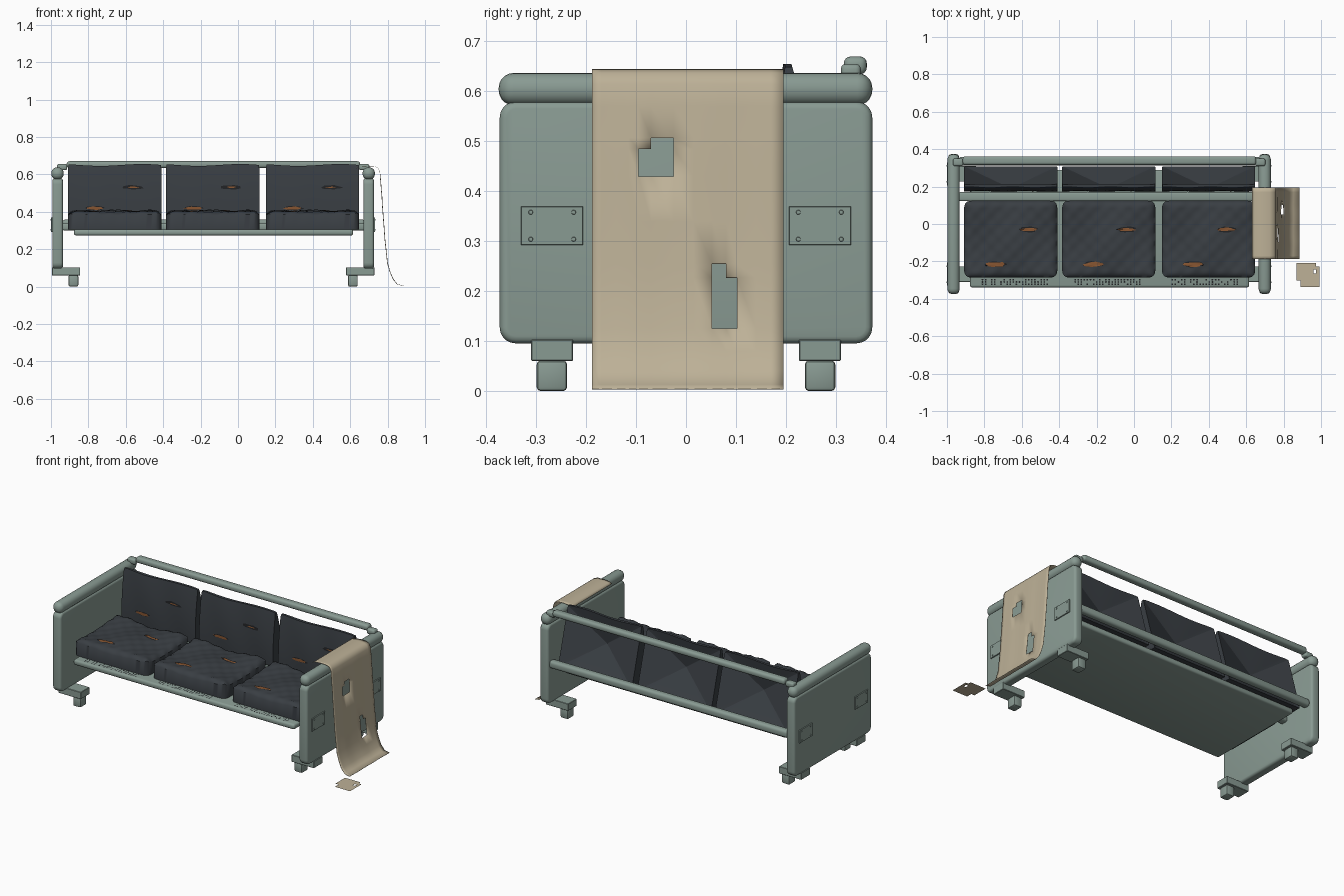
import bpy, bmesh, math, random
from mathutils import Vector

random.seed(4)
if "Cube" in bpy.data.objects:
    bpy.data.objects.remove(bpy.data.objects["Cube"], do_unlink=True)


def material(name, rgb):
    m = bpy.data.materials.new(name)
    m.use_nodes = True
    m.diffuse_color = (*rgb, 1)
    m.node_tree.nodes["Principled BSDF"].inputs["Base Color"].default_value = (*rgb, 1)
    return m


GREEN = material("painted grey green", (0.25, 0.325, 0.29))
SLATE = material("dark slate leather", (0.041, 0.048, 0.056))
CLOTH = material("tan cloth", (0.51, 0.44, 0.31))
RUST = material("rust foam", (0.24, 0.09, 0.03))
BLACK = material("dark hole", (0.015, 0.016, 0.018))


def finish(bm, name, mat, angle=35):
    bmesh.ops.recalc_face_normals(bm, faces=bm.faces)
    mesh = bpy.data.meshes.new(name)
    bm.to_mesh(mesh)
    bm.free()
    mesh.materials.append(mat)
    ob = bpy.data.objects.new(name, mesh)
    bpy.context.collection.objects.link(ob)
    bpy.ops.object.select_all(action="DESELECT")
    ob.select_set(True)
    bpy.context.view_layer.objects.active = ob
    bpy.ops.object.shade_smooth_by_angle(angle=math.radians(angle))
    return ob


def box(name, x, y, z, bevel=0.004, segments=2):
    """Bevelled box from (low, high) pairs."""
    bm = bmesh.new()
    bmesh.ops.create_cube(bm, size=1)
    for v in bm.verts:
        v.co = [(lo + hi) / 2 + c * (hi - lo) for c, (lo, hi) in zip(v.co, (x, y, z))]
    bmesh.ops.bevel(bm, geom=bm.edges[:], offset=bevel, segments=segments,
                    profile=0.5, affect="EDGES")
    finish(bm, name, GREEN)


def rounded(px, pz, w, h, r):
    """Pull a point of a w x h rectangle into its rounded outline."""
    cx, cz = max(abs(px) - w / 2 + r, 0), max(abs(pz) - h / 2 + r, 0)
    d = math.hypot(cx, cz)
    if cx and cz and d > r:
        px = math.copysign(w / 2 - r + cx * r / d, px)
        pz = math.copysign(h / 2 - r + cz * r / d, pz)
    return px, pz


def side_panel(name, x0, x1):
    # rounded corners in profile first, then softened rims
    bm = bmesh.new()
    pts = []
    for sy, sz, start in ((1, 1, 0), (-1, 1, 90), (-1, -1, 180), (1, -1, 270)):
        for k in range(6):
            a = math.radians(start + k * 18)
            pts.append((x0, sy * 0.341 + 0.032 * math.cos(a), 0.3375 + sz * 0.21 + 0.032 * math.sin(a)))
    face = bm.faces.new([bm.verts.new(p) for p in pts])
    ext = bmesh.ops.extrude_face_region(bm, geom=[face])["geom"]
    for v in ext:
        if isinstance(v, bmesh.types.BMVert):
            v.co.x = x1
    rims = [e for e in bm.edges if abs(e.verts[0].co.x - e.verts[1].co.x) < 1e-5]
    bmesh.ops.bevel(bm, geom=rims, offset=0.014, segments=3, profile=0.5, affect="EDGES")
    finish(bm, name, GREEN)


# Both ends: panel, arm roll, feet, bolted plates
MID = -0.133
for side, label in ((-1, "right"), (1, "left")):
    def X(a, b):
        return tuple(sorted((MID + side * a, MID + side * b)))
    side_panel(label + "_panel", *X(0.803, 0.86))
    box(label + "_arm_roll", X(0.799, 0.865), (-0.375, 0.373), (0.572, 0.637), 0.03, 5)
    box(label + "_rail_joint", X(0.78, 0.835), (0.31, 0.35), (0.622, 0.655), 0.01, 3)
    for sy, place in ((-1, "front"), (1, "back")):
        def Y(a, b):
            return tuple(sorted((sy * a, sy * b)))
        box(f"{label}_{place}_foot_bar", X(0.711, 0.862), Y(0.226, 0.31), (0.06, 0.103), 0.002, 1)
        box(f"{label}_{place}_foot", X(0.721, 0.773), Y(0.238, 0.299), (0.0, 0.061), 0.008, 2)
        box(f"{label}_{place}_plate", X(0.856, 0.866), Y(0.206, 0.33), (0.292, 0.37), 0.001, 1)
        bm = bmesh.new()
        for by in (0.225, 0.311):
            for bz in (0.304, 0.358):
                new = bmesh.ops.create_cone(bm, cap_ends=True, segments=10, radius1=0.005,
                                            radius2=0.004, depth=0.004)["verts"]
                for v in new:
                    v.co = Vector((MID + side * (0.867 + v.co.z), sy * by + v.co.x, bz + v.co.y))
        finish(bm, f"{label}_{place}_bolts", GREEN)

# Rails and seat tray
box("top_back_rail", (-0.916, 0.653), (0.316, 0.362), (0.634, 0.67), 0.014, 4)
box("lower_back_rail", (-0.94, 0.68), (0.312, 0.358), (0.312, 0.358), 0.016, 4)
box("seat_rear_rail", (-0.94, 0.68), (0.122, 0.17), (0.3, 0.338), 0.01, 3)
box("seat_tray", (-0.877, 0.616), (-0.339, 0.29), (0.273, 0.306), 0.012, 3)

# Perforations along the tray's front lip
bm = bmesh.new()
for cx in (-0.63, -0.135, 0.385):
    for i in range(22):
        for row in range(3):
            if random.random() < 0.75:
                new = bmesh.ops.create_circle(bm, cap_ends=True, segments=6, radius=0.005)["verts"]
                bmesh.ops.translate(bm, verts=new, vec=(cx - 0.18 + i * 0.0165, -0.298 - row * 0.012, 0.3068))
finish(bm, "lip_perforations", BLACK)


def seat_height(x, y):
    """Quilted, sagging top of a seat cushion, from its own centre."""
    edge = max(abs(x) / 0.249, abs(y) / 0.206)
    drop = 0.02 * max(0, (edge - 0.85) / 0.15) ** 2
    quilt = 0.003 * math.sin(x * 75) * math.sin(y * 75)
    sag = 0.01 * math.sin(x * 17 + 1.5) * math.cos(y * 13 + 0.5)
    return 0.4 - drop + quilt + sag


def back_front(x, z):
    """Front face depth of a back cushion; z runs from its own centre."""
    return 0.177 + 0.055 * z + 0.35 * z * z + 0.002 * math.sin(x * 26 + z * 8)


def ragged_patch(name, mat, place, w, h):
    """Thin torn patch laid on a surface by the place function."""
    bm = bmesh.new()
    hub = bm.verts.new(place(0, 0))
    ring = []
    for k in range(14):
        a = math.tau * k / 14
        r = random.uniform(0.75, 1.1)
        ring.append(bm.verts.new(place(w / 2 * r * math.cos(a), h / 2 * r * math.sin(a))))
    for a, b in zip(ring, ring[1:] + ring[:1]):
        bm.faces.new((hub, a, b))
    finish(bm, name, mat)


# Three seats, each with a seat and a wedge back cushion
W = 0.498
SEAT_Y = -0.081
for n, cx in enumerate((-0.659, -0.135, 0.399), 1):
    # seat cushion
    bm = bmesh.new()
    bmesh.ops.create_grid(bm, x_segments=36, y_segments=30, size=0.5)
    for v in bm.verts:
        x, y = rounded(v.co.x * W, v.co.y * 0.411, W, 0.411, 0.035)
        v.co = (cx + x, y + SEAT_Y, seat_height(x, y))
    rim = [e for e in bm.edges if e.is_boundary]
    new = bmesh.ops.extrude_edge_only(bm, edges=rim)["geom"]
    for v in new:
        if isinstance(v, bmesh.types.BMVert):
            v.co.z = 0.305
    bmesh.ops.holes_fill(bm, edges=[e for e in bm.edges if e.is_boundary])
    finish(bm, f"seat_cushion_{n}", SLATE, 50)

    # back cushion: soft front, pinched rear
    bm = bmesh.new()
    bmesh.ops.create_grid(bm, x_segments=24, y_segments=18, size=0.5)
    for v in bm.verts:
        x, z = rounded(v.co.x * W, v.co.y * 0.342, W, 0.342, 0.008)
        lift = 0.005 * max(0, z / 0.171) * math.sin(x * 14 - 0.5)
        v.co = (cx + x, back_front(x, z), 0.479 + z + lift)
    rim = [e for e in bm.edges if e.is_boundary]
    new = bmesh.ops.extrude_edge_only(bm, edges=rim)["geom"]
    for v in new:
        if isinstance(v, bmesh.types.BMVert):
            v.co.y = 0.308 - 0.096 * (v.co.z - 0.31) / 0.342
    loop = [e for e in bm.edges if e.is_boundary]
    hub = bm.verts.new((cx, 0.19, 0.475))
    for e in loop:
        bm.faces.new((e.verts[0], e.verts[1], hub))
    finish(bm, f"back_cushion_{n}", SLATE, 10)

    # tears showing the foam
    for i, (tx, ty, w) in enumerate(((-0.08, -0.135, 0.11), (0.095, 0.052, 0.1))):
        def on_seat(lift):
            return lambda a, b: (cx + tx + a, ty + SEAT_Y + b, seat_height(tx + a, ty + b) + lift)
        ragged_patch(f"seat_{n}_tear_{i}", BLACK, on_seat(0.003), w * 1.08, 0.032)
        ragged_patch(f"seat_{n}_foam_{i}", RUST, on_seat(0.005), w, 0.028 - i * 0.01)
    for i, (tx, tz, w) in enumerate(((-0.105, -0.06, 0.1), (0.1, 0.052, 0.105))):
        def on_back(lift):
            return lambda a, b: (cx + tx + a, back_front(tx + a, tz + b) - lift, 0.479 + tz + b)
        ragged_patch(f"back_{n}_tear_{i}", BLACK, on_back(0.003), w * 1.08, 0.024)
        ragged_patch(f"back_{n}_foam_{i}", RUST, on_back(0.005), w * (1 - 0.45 * i), 0.018 - i * 0.011)


# Cloth draped over the left arm, with two holes
def cloth_hole(y, z):
    upper = -0.095 < y < -0.025 and 0.43 < z < (0.485 if y < -0.07 else 0.507)
    lower = 0.052 < y < 0.102 and 0.125 < z < (0.255 if y < 0.08 else 0.227)
    return upper or lower


drape = [(0.632, 0.632), (0.645, 0.642), (0.69, 0.645), (0.725, 0.644), (0.748, 0.637), (0.759, 0.615),
         (0.763, 0.57), (0.768, 0.507), (0.77, 0.485), (0.773, 0.43), (0.78, 0.34), (0.786, 0.255),
         (0.789, 0.227), (0.8, 0.125), (0.813, 0.08), (0.83, 0.04), (0.852, 0.013), (0.885, 0.005)]
across = [-0.188, -0.17, -0.14, -0.115, -0.095, -0.07, -0.025, 0.015, 0.052, 0.08, 0.102, 0.14, 0.17, 0.195]
bm = bmesh.new()
rows = [[bm.verts.new((x + 0.001 * math.sin(y * 45) * (z < 0.6), y, z)) for y in across] for x, z in drape]
for r0, r1 in zip(rows, rows[1:]):
    for j in range(len(across) - 1):
        quad = (r0[j], r1[j], r1[j + 1], r0[j + 1])
        mid = sum((v.co for v in quad), Vector()) / 4
        if not cloth_hole(mid.y, mid.z):
            bm.faces.new(quad)
cloth = finish(bm, "draped_cloth", CLOTH, 60)
cloth.modifiers.new("thickness", "SOLIDIFY").thickness = 0.0015

# Torn scrap on the floor
bm = bmesh.new()
xs, ys = (0.868, 0.89, 0.937, 0.96, 0.974, 0.992), (-0.337, -0.302, -0.264, -0.244, -0.227, -0.208)
grid = [[bm.verts.new((x, y, 0.001)) for y in ys] for x in xs]
for i in range(5):
    for j in range(5):
        if (i, j) not in ((0, 0), (3, 2), (4, 4)):
            bm.faces.new((grid[i][j], grid[i + 1][j], grid[i + 1][j + 1], grid[i][j + 1]))
bmesh.ops.delete(bm, geom=[v for v in bm.verts if not v.link_faces], context="VERTS")
finish(bm, "cloth_scrap", CLOTH)
